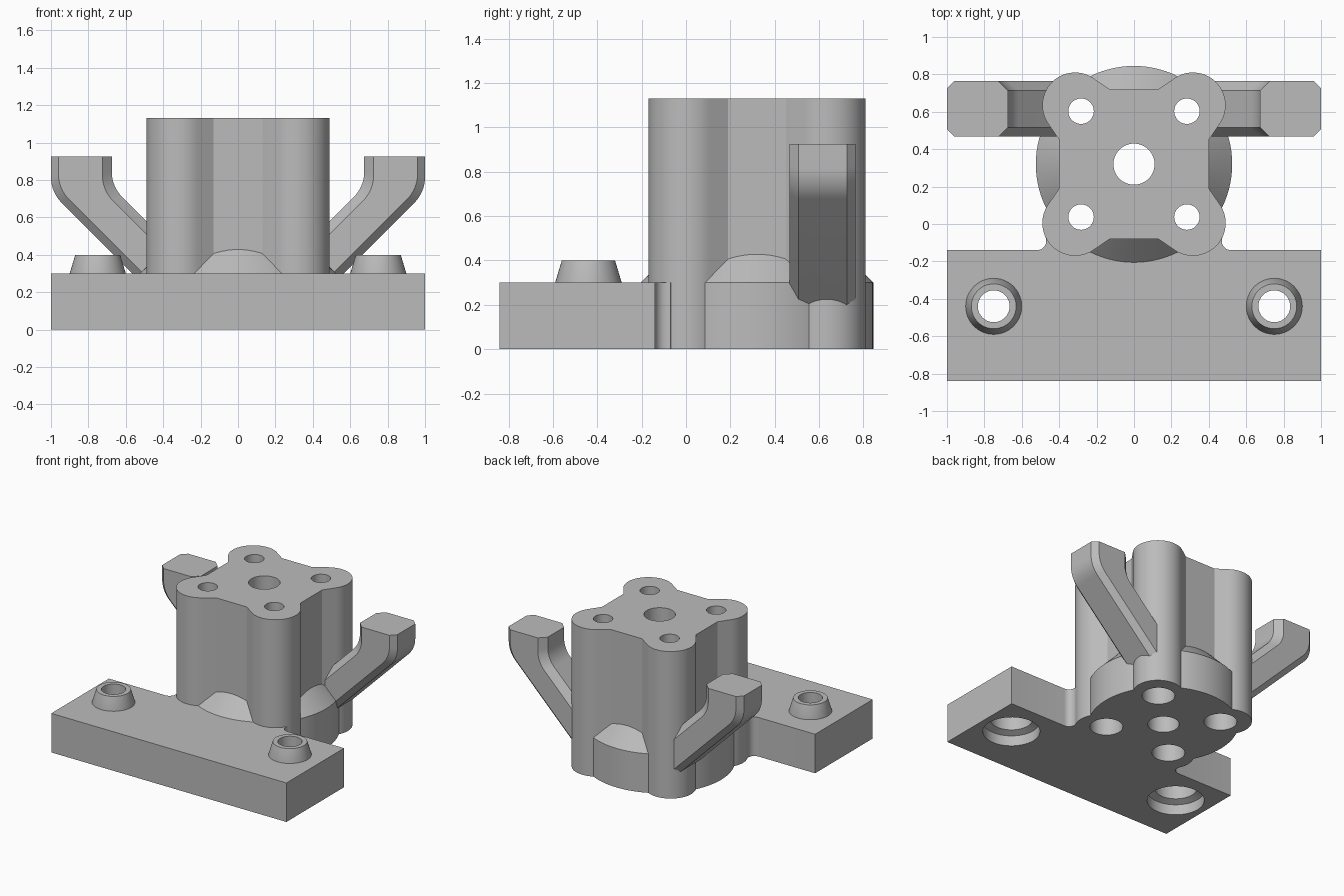
import bpy, bmesh, math
from mathutils import Vector

if "Cube" in bpy.data.objects:
    bpy.data.objects.remove(bpy.data.objects["Cube"])

grey = bpy.data.materials.new("plain_grey")
grey.use_nodes = True
grey.diffuse_color = (0.5, 0.5, 0.5, 1)
grey.node_tree.nodes["Principled BSDF"].inputs["Base Color"].default_value = (0.5, 0.5, 0.5, 1)

TOWER_Y = 0.32      # centre of the tower
LOBE, LOBE_R = 0.315, 0.175
BOSS_X, BOSS_Y = 0.75, -0.44


def finish(name, bm):
    bmesh.ops.recalc_face_normals(bm, faces=bm.faces)
    mesh = bpy.data.meshes.new(name)
    bm.to_mesh(mesh)
    bm.free()
    mesh.materials.append(grey)
    obj = bpy.data.objects.new(name, mesh)
    bpy.context.collection.objects.link(obj)
    return obj


def arc(cx, cy, r, start, end, steps):
    angles = [math.radians(start + (end - start) * i / steps) for i in range(steps + 1)]
    return [(cx + r * math.cos(a), cy + r * math.sin(a)) for a in angles]


def loft(bm, rings):
    """Skin a stack of equal-sized point rings and cap both ends."""
    loops = [[bm.verts.new(p) for p in ring] for ring in rings]
    n = len(loops[0])
    for a, b in zip(loops, loops[1:]):
        for i in range(n):
            j = (i + 1) % n
            bm.faces.new((a[i], a[j], b[j], b[i]))
    bm.faces.new(loops[0])
    bm.faces.new(loops[-1])


def prism(bm, outline, z0, z1):
    loft(bm, [[(x, y, z) for x, y in outline] for z in (z0, z1)])


def turned(bm, cx, cy, profile, sides=48):
    """Solid of revolution from (radius, height) pairs."""
    loft(bm, [[(x, y, z) for x, y in arc(cx, cy, r, 0, 360, sides)[:-1]] for r, z in profile])


# Stepped bores through everything
bm = bmesh.new()
turned(bm, 0, TOWER_Y, [(0.11, -0.1), (0.11, 1.3)])
for s in (-1, 1):
    for t in (-1, 1):
        turned(bm, s * 0.283, TOWER_Y + t * 0.283,
               [(0.115, -0.1), (0.115, 0.75), (0.068, 0.75), (0.068, 1.3)])
    turned(bm, s * BOSS_X, BOSS_Y,
           [(0.2, -0.1), (0.2, 0.08), (0.15, 0.1), (0.15, 0.24), (0.085, 0.24), (0.085, 0.6)])
cutter = finish("hole_cutter", bm)
cutter.hide_render = True

parts = []

# Base plate with small fillets running into the front lobes
half = [(1, -0.84), (1, -0.14)] + arc(0.519, -0.09, 0.05, -90, -205, 8) + [(LOBE, TOWER_Y - LOBE)]
bm = bmesh.new()
prism(bm, half + [(-x, y) for x, y in reversed(half)], 0, 0.3)
parts.append(finish("base_plate", bm))

# Tapered bosses on the plate
for side, s in (("left", 1), ("right", -1)):
    bm = bmesh.new()
    turned(bm, s * BOSS_X, BOSS_Y, [(0.15, 0.25), (0.15, 0.3), (0.12, 0.4)])
    parts.append(finish(side + "_boss", bm))

# Four-lobed tower: one lobe and its flats, turned four times
lobe = [(0.4, 0.13)] + arc(LOBE, LOBE, LOBE_R, -36.87, 126.87, 28) + [(0.13, 0.4)]
outline = []
for _ in range(4):
    outline += lobe
    lobe = [(-y, x) for x, y in lobe]
bm = bmesh.new()
prism(bm, [(x, y + TOWER_Y) for x, y in outline], 0, 1.13)
parts.append(finish("lobed_tower", bm))

# Round foot with a sloped shoulder
bm = bmesh.new()
turned(bm, 0, TOWER_Y, [(0.525, 0), (0.525, 0.3), (0.32, 0.51)], 96)
parts.append(finish("round_foot", bm))


def arm_edge(x, drop, root=0.33, bend=0.08, steps=8):
    """Vertical at x, rounded into the 45 degree line z = x - drop."""
    r = bend / math.tan(math.radians(22.5))
    corner = x - drop
    return [(x, 0.925)] + arc(x - r, corner + bend, r, 0, -45, steps) + [(root, root - drop)]


# Bevelled side arms
outer, outer_bevel = arm_edge(1, 0.265), arm_edge(0.96, 0.208)
inner_bevel, inner = arm_edge(0.725, -0.02), arm_edge(0.675, -0.09)
y0, y1 = 0.467, 0.765
for side, s in (("left", 1), ("right", -1)):
    rings = []
    for o, ob, ib, i in zip(outer, outer_bevel, inner_bevel, inner):
        section = [(o, y0 + 0.04), (ob, y0), (ib, y0), (i, y0 + 0.05),
                   (i, y1 - 0.05), (ib, y1), (ob, y1), (o, y1 - 0.04)]
        rings.append([Vector((s * p[0], y, p[1])) for p, y in section])
    bm = bmesh.new()
    loft(bm, rings)
    parts.append(finish(side + "_arm", bm))

# Drill every part, then shade the round faces
for part in parts:
    bpy.ops.object.select_all(action="DESELECT")
    part.select_set(True)
    bpy.context.view_layer.objects.active = part
    mod = part.modifiers.new("holes", "BOOLEAN")
    mod.operation = "DIFFERENCE"
    mod.solver = "EXACT"
    mod.object = cutter
    bpy.ops.object.modifier_apply(modifier=mod.name)
    bpy.ops.object.shade_smooth_by_angle(angle=math.radians(20))

bpy.data.objects.remove(cutter)
